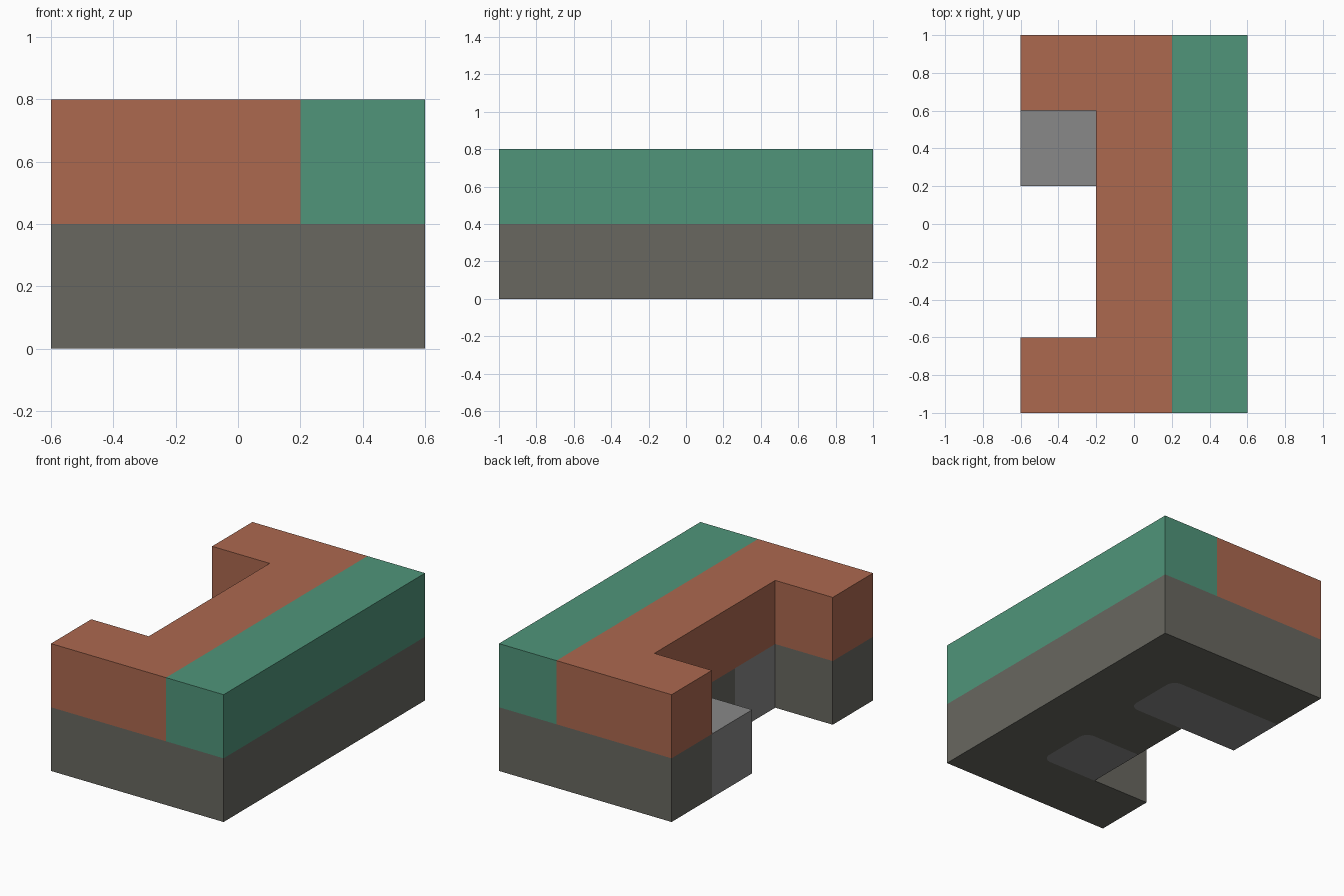
import bpy, bmesh, math

cube = bpy.data.objects.get("Cube")
if cube:
    bpy.data.objects.remove(cube, do_unlink=True)

U = 0.4            # grid cell; footprint is 3 x 5 cells, two layers high
W, L = 0.6, 1.0    # half width and half length
IN = U / 2         # inner wall line
R = 0.06           # rounding of the hidden block ends


def material(name, rgb):
    mat = bpy.data.materials.new(name)
    mat.use_nodes = True
    mat.diffuse_color = (*rgb, 1)
    mat.node_tree.nodes["Principled BSDF"].inputs["Base Color"].default_value = (*rgb, 1)
    return mat


def prism(name, outline, z0, mat):
    """Extrude a footprint upward by one layer."""
    bm = bmesh.new()
    base = bm.faces.new([bm.verts.new((x, y, z0)) for x, y in outline])
    top = bmesh.ops.extrude_face_region(bm, geom=[base], use_keep_orig=True)["geom"]
    verts = [v for v in top if isinstance(v, bmesh.types.BMVert)]
    bmesh.ops.translate(bm, verts=verts, vec=(0, 0, U))
    bmesh.ops.recalc_face_normals(bm, faces=bm.faces)
    mesh = bpy.data.meshes.new(name)
    bm.to_mesh(mesh)
    bm.free()
    mesh.materials.append(mat)
    obj = bpy.data.objects.new(name, mesh)
    bpy.context.collection.objects.link(obj)
    return obj


def arc(cx, cy, start):
    steps = [math.radians(start + 90 * i / 6) for i in range(7)]
    return [(cx + R * math.cos(a), cy + R * math.sin(a)) for a in steps]


def block(x0, y0):
    """Block footprint: square outer end, rounded inner end."""
    y1 = y0 + U
    return ([(x0, y0)] + arc(IN - R, y0 + R, -90)
            + arc(IN - R, y1 - R, 0) + [(x0, y1)])


terracotta = material("terracotta", (0.413, 0.138, 0.078))
green = material("green", (0.08, 0.30, 0.195))
stone = material("dark stone", (0.138, 0.136, 0.117))
grey = material("grey", (0.246, 0.246, 0.246))

# Grey blocks set into the lower layer
step = block(-W, IN)
inset = block(-IN, -W)
prism("step_block", step, 0, grey)
prism("inset_block", inset, 0, grey)

# Lower layer, with recesses that receive the grey blocks
foundation = [(-W, -L), (W, -L), (W, L), (-W, L)] + step[::-1]
foundation[-1:] = [(-IN, IN)]
foundation += inset[::-1] + [(-W, -W)]
prism("foundation", foundation, 0, stone)

# Upper layer: bracket shape and the long strip beside it
bracket = [(-W, -L), (IN, -L), (IN, L), (-W, L),
           (-W, W), (-IN, W), (-IN, -W), (-W, -W)]
prism("upper_bracket", bracket, U, terracotta)
prism("upper_strip", [(IN, -L), (W, -L), (W, L), (IN, L)], U, green)
